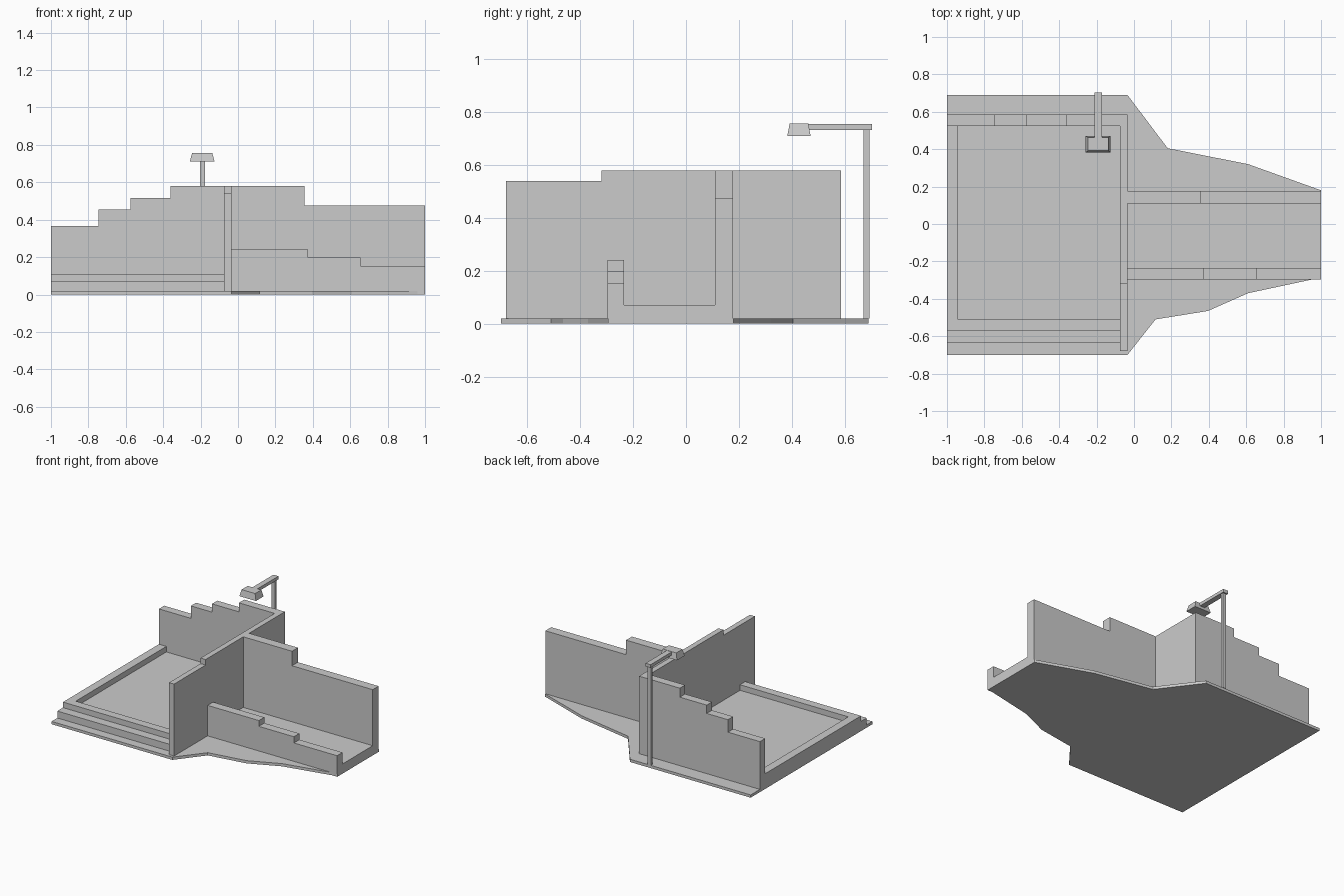
import bpy, bmesh
from mathutils import Vector

if "Cube" in bpy.data.objects:
    bpy.data.objects.remove(bpy.data.objects["Cube"])


def prism(name, profile, lo, hi, axis):
    """Extrude a 2D profile between lo and hi along axis (profile: xy, xz or yz)."""
    place = {'x': lambda a, b, t: (t, a, b),
             'y': lambda a, b, t: (a, t, b),
             'z': lambda a, b, t: (a, b, t)}[axis]
    direction = Vector(place(0, 0, hi - lo))
    bm = bmesh.new()
    face = bm.faces.new([bm.verts.new(place(a, b, lo)) for a, b in profile])
    ext = bmesh.ops.extrude_face_region(bm, geom=[face], use_keep_orig=True)
    verts = [v for v in ext['geom'] if isinstance(v, bmesh.types.BMVert)]
    bmesh.ops.translate(bm, verts=verts, vec=direction)
    bmesh.ops.recalc_face_normals(bm, faces=bm.faces)
    mesh = bpy.data.meshes.new(name)
    bm.to_mesh(mesh)
    bm.free()
    obj = bpy.data.objects.new(name, mesh)
    bpy.context.collection.objects.link(obj)
    return obj


def box(name, x0, x1, y0, y1, z0, z1):
    return prism(name, [(x0, y0), (x1, y0), (x1, y1), (x0, y1)], z0, z1, 'z')


def stepped_wall(name, start, steps, lo, hi, axis, bottom):
    """Wall with a stepped top; steps are (end position, height)."""
    profile, pos = [(start, bottom)], start
    for end, height in steps:
        profile += [(pos, height), (end, height)]
        pos = end
    profile.append((pos, bottom))
    return prism(name, profile, lo, hi, axis)


BASE = 0.02

# Ground slab
prism("ground_slab", [
    (-1, -0.70), (-0.035, -0.70), (0.115, -0.51), (0.395, -0.465),
    (0.61, -0.37), (0.96, -0.295), (1, -0.295), (1, 0.18),
    (0.61, 0.32), (0.18, 0.405), (-0.035, 0.69), (-1, 0.69)], 0, BASE, 'z')

# Main room: stepped front edge, curb and sunken floor in one section
prism("room_floor", [
    (-0.635, BASE), (-0.635, 0.07), (-0.57, 0.07), (-0.57, 0.11),
    (-0.51, 0.11), (-0.51, 0.07), (0.525, 0.07), (0.525, BASE)],
    -1, -0.075, 'x')
box("side_curb", -1, -0.94, -0.51, 0.525, 0.07, 0.11)

# Walls with stepped tops
stepped_wall("back_wall", -1,
             [(-0.745, 0.365), (-0.575, 0.455), (-0.36, 0.515), (-0.035, 0.58)],
             0.525, 0.585, 'y', BASE)
stepped_wall("cross_wall", -0.68, [(-0.32, 0.54), (0.525, 0.58)],
             -0.075, -0.035, 'x', BASE)
stepped_wall("passage_tall_wall", -0.035, [(0.355, 0.58), (1, 0.475)],
             0.11, 0.177, 'y', BASE)
stepped_wall("passage_low_wall", -0.035,
             [(0.375, 0.24), (0.655, 0.198), (1, 0.153)],
             -0.297, -0.235, 'y', BASE)
box("passage_floor", -0.035, 1, -0.235, 0.11, BASE, 0.07)

# Street lamp
box("lamp_pole", -0.204, -0.176, 0.671, 0.693, BASE, 0.732)
box("lamp_arm", -0.21, -0.17, 0.455, 0.704, 0.732, 0.755)
head = box("lamp_head", -0.258, -0.125, 0.383, 0.471, 0.71, 0.757)
centre = Vector((-0.1915, 0.427))
for v in head.data.vertices:
    if v.co.z > 0.73:
        v.co.x = centre.x + (v.co.x - centre.x) * 0.81
        v.co.y = centre.y + (v.co.y - centre.y) * 0.80
